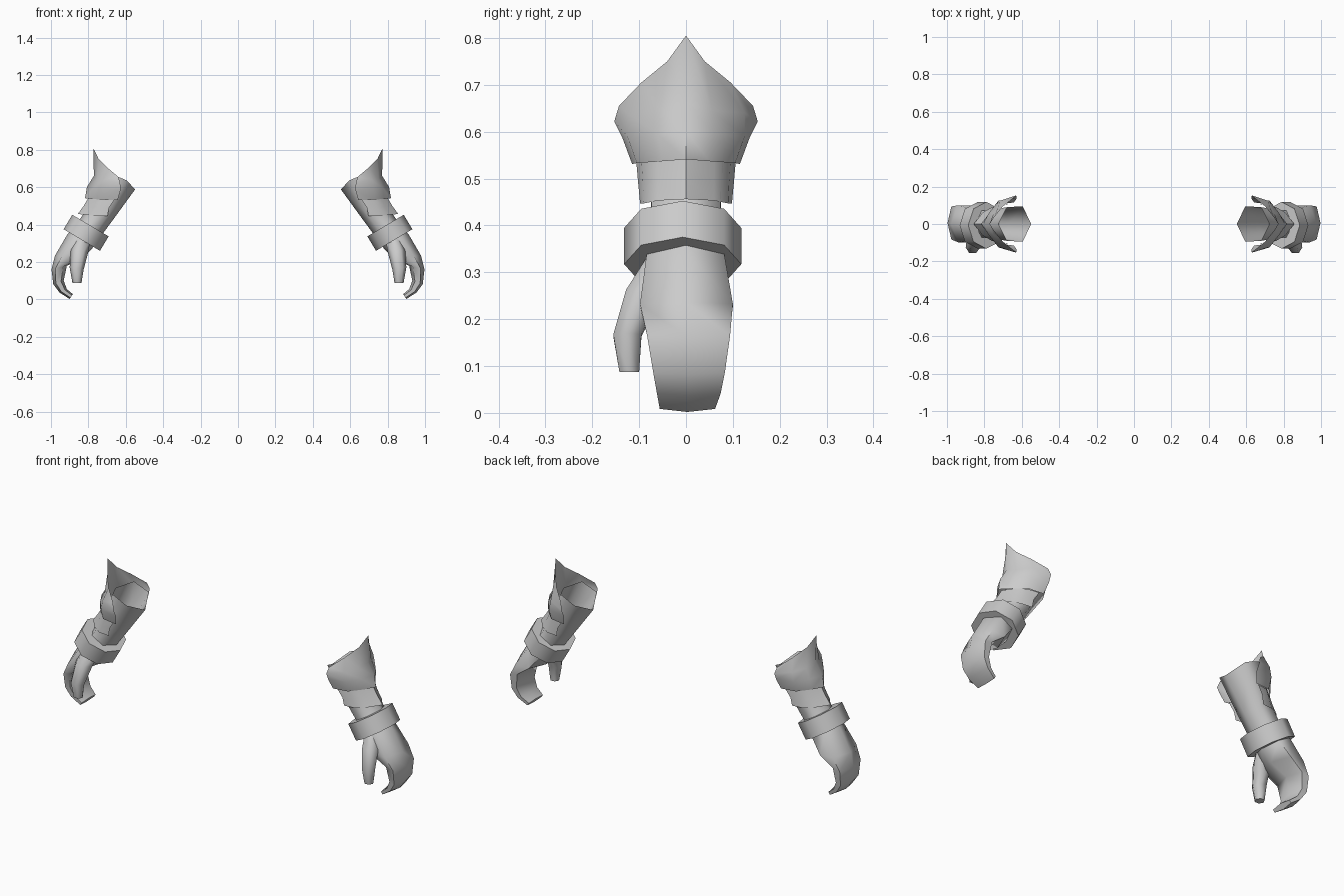
import bpy, bmesh, math
from mathutils import Vector

if "Cube" in bpy.data.objects:
    bpy.data.objects.remove(bpy.data.objects["Cube"])

grey = bpy.data.materials.new("plain grey")
grey.diffuse_color = (0.6, 0.6, 0.6, 1)
grey.use_nodes = True
grey.node_tree.nodes["Principled BSDF"].inputs["Base Color"].default_value = grey.diffuse_color


def make_pair(name, rings, closed=True, cap_end=False, angle=50):
    """Skin rows of points, then mirror the part to the other arm."""
    bm = bmesh.new()
    rows = [[bm.verts.new(p) for p in ring] for ring in rings]
    n = len(rows[0])
    for a, b in zip(rows, rows[1:]):
        for i in range(n if closed else n - 1):
            j = (i + 1) % n
            bm.faces.new((a[i], a[j], b[j], b[i]))
    if cap_end:
        bm.faces.new(rows[-1])
    bmesh.ops.recalc_face_normals(bm, faces=bm.faces)
    # open plates must face away from the arm
    if not closed:
        out = sum(f.normal.x * f.calc_area() for f in bm.faces)
        if out < 0:
            bmesh.ops.reverse_faces(bm, faces=bm.faces)
    mesh = bpy.data.meshes.new(name)
    bm.to_mesh(mesh)
    bm.free()
    mesh.materials.append(grey)
    obj = bpy.data.objects.new(name, mesh)
    bpy.context.collection.objects.link(obj)
    bpy.ops.object.select_all(action='DESELECT')
    obj.select_set(True)
    bpy.context.view_layer.objects.active = obj
    bpy.ops.object.shade_smooth_by_angle(angle=math.radians(angle))
    m = obj.modifiers.new("other arm", 'MIRROR')
    m.use_mirror_merge = False
    return obj


def hexagon(inner, outer, y_front, y_back, s=0.25):
    """Six-sided section between an inner and an outer point in the xz plane."""
    a, d = Vector(inner), Vector(outer)
    ym = (y_front + y_back) / 2
    b, c = a.lerp(d, s), a.lerp(d, 1 - s)
    return [(a.x, ym, a.y), (b.x, y_front, b.y), (c.x, y_front, c.y),
            (d.x, ym, d.y), (c.x, y_back, c.y), (b.x, y_back, b.y)]


# Forearm and closed mitten hand, from the open elbow to the fingertips
elbow = [(.55, 0, .588), (.595, -.095, .636), (.68, -.09, .672),
         (.725, 0, .66), (.68, .09, .672), (.595, .095, .636)]
arm = [elbow,
       hexagon((.665, .43), (.80, .50), -.075, .075),
       hexagon((.735, .335), (.86, .405), -.072, .072),
       hexagon((.77, .283), (.912, .348), -.085, .083),
       hexagon((.825, .225), (.978, .235), -.098, .10),
       hexagon((.915, .18), (.997, .16), -.083, .094),
       hexagon((.932, .10), (.988, .082), -.070, .083),
       hexagon((.915, .055), (.955, .037), -.062, .074),
       hexagon((.883, .028), (.90, .002), -.056, .062)]
make_pair("forearm_and_hand", arm, cap_end=True, angle=70)

# Thumb
thumb = [hexagon((.79, .315), (.87, .335), -.085, -.02),
         hexagon((.80, .255), (.895, .265), -.128, -.05),
         hexagon((.825, .16), (.90, .17), -.155, -.095),
         hexagon((.837, .087), (.885, .087), -.142, -.10)]
make_pair("thumb", thumb, cap_end=True, angle=70)

# Eight-sided bracelet ring around the wrist
centre = Vector((.812, -.007, .356))
axis = Vector((.51, 0, -.86)).normalized()
across = Vector((.86, 0, .51)).normalized()


def octagon(t, r, ry):
    return [centre + axis * t + across * r * math.cos(k * math.pi / 4)
            + Vector((0, ry * math.sin(k * math.pi / 4), 0)) for k in range(8)]


h = .045
bracelet = [octagon(-h, .06, .065), octagon(-h, .113, .125),
            octagon(h, .113, .125), octagon(h, .06, .065)]
make_pair("bracelet", bracelet, angle=50)


def plate(name, rows):
    """Bent guard plate: half rows start on the ridge and run to the back edge."""
    full = [[(x, -y, z) for x, y, z in reversed(r[1:])] + r for r in rows]
    return make_pair(name, full, closed=False, angle=60)


# Pointed elbow guard
plate("elbow_guard", [
    [(.772, 0, .805), (.745, .04, .75), (.70, .095, .705), (.64, .143, .655)],
    [(.771, 0, .66), (.752, .055, .645), (.715, .125, .64), (.63, .153, .622)],
    [(.808, 0, .60), (.775, .06, .595), (.725, .125, .59), (.628, .135, .585)],
    [(.818, 0, .541), (.78, .05, .537), (.725, .105, .533), (.643, .115, .531)]])

# Smaller forearm guard
plate("forearm_guard", [
    [(.80, 0, .542), (.765, .06, .54), (.72, .095, .537), (.66, .106, .535)],
    [(.825, 0, .50), (.785, .06, .495), (.74, .092, .49), (.69, .102, .49)],
    [(.857, 0, .456), (.81, .06, .453), (.76, .09, .447), (.697, .098, .447)]])
